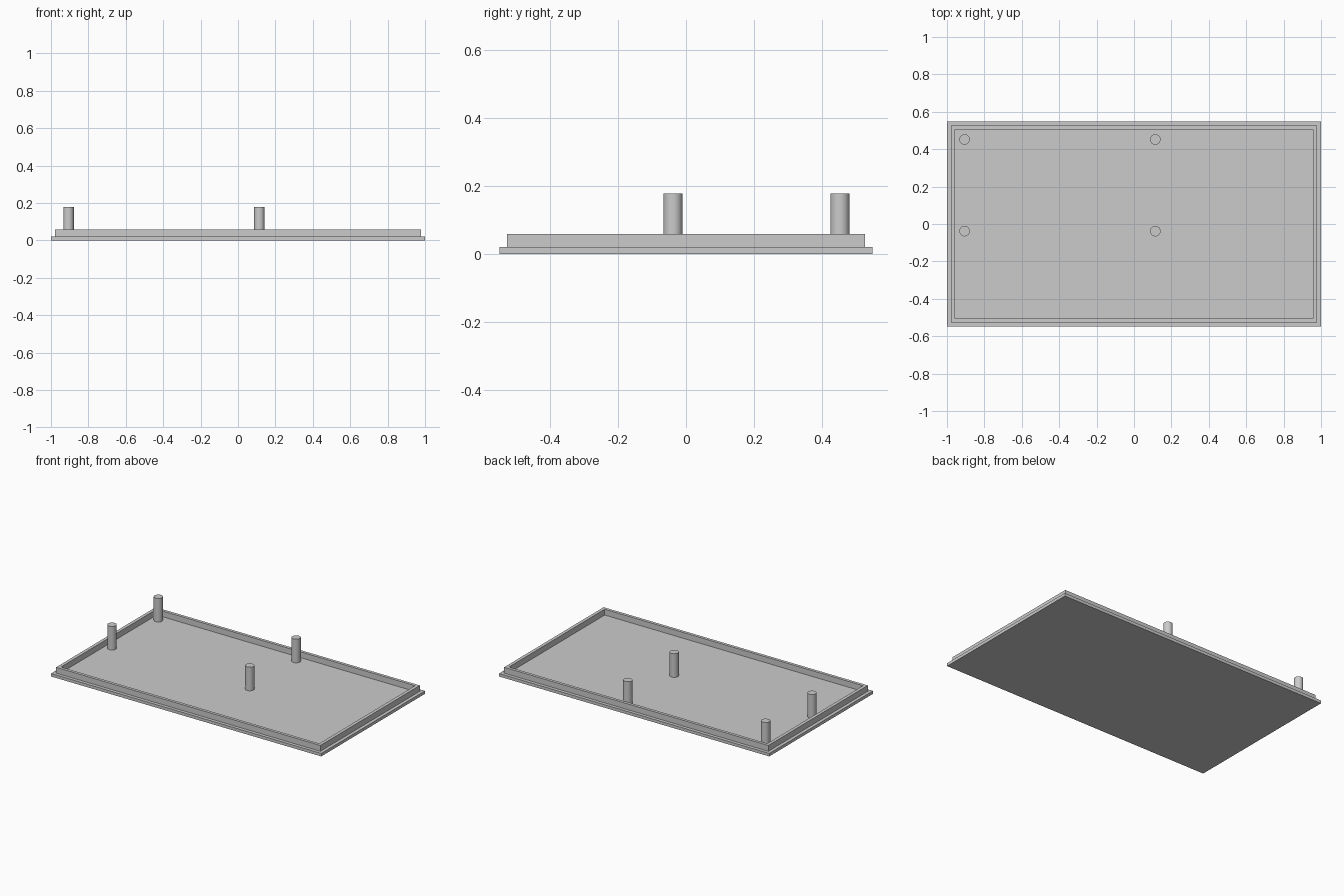
import bpy
import bmesh

cube = bpy.data.objects.get("Cube")
if cube:
    bpy.data.objects.remove(cube, do_unlink=True)

# One plain grey for the whole part
grey = bpy.data.materials.new("light_grey")
grey.use_nodes = True
colour = (0.6, 0.6, 0.6, 1)
grey.diffuse_color = colour
grey.node_tree.nodes["Principled BSDF"].inputs["Base Color"].default_value = colour

BASE_TOP, RIM_TOP, POST_TOP = 0.02, 0.059, 0.178


def add_object(name, bm):
    bmesh.ops.recalc_face_normals(bm, faces=bm.faces)
    mesh = bpy.data.meshes.new(name)
    bm.to_mesh(mesh)
    bm.free()
    mesh.materials.append(grey)
    obj = bpy.data.objects.new(name, mesh)
    bpy.context.collection.objects.link(obj)
    return obj


def rectangle(bm, hx, hy, z):
    return [bm.verts.new((sx * hx, sy * hy, z))
            for sx, sy in ((-1, -1), (1, -1), (1, 1), (-1, 1))]


# Lid: flat plate stepping in to a raised rim around a shallow floor
bm = bmesh.new()
steps = [(1.0, 0.548, 0), (1.0, 0.548, BASE_TOP),
         (0.978, 0.526, BASE_TOP), (0.978, 0.526, RIM_TOP),
         (0.956, 0.506, RIM_TOP), (0.956, 0.506, BASE_TOP)]
loops = [rectangle(bm, *step) for step in steps]
for low, high in zip(loops, loops[1:]):
    for i in range(4):
        j = (i + 1) % 4
        bm.faces.new((low[i], low[j], high[j], high[i]))
bm.faces.new(loops[0][::-1])
bm.faces.new(loops[-1])
add_object("rimmed_lid", bm)

# Four mounting posts standing on the floor
height = POST_TOP - BASE_TOP
for side, x in (("right", -0.906), ("left", 0.114)):
    for end, y in (("front", -0.038), ("back", 0.452)):
        bm = bmesh.new()
        bmesh.ops.create_cone(bm, cap_ends=True, segments=32,
                              radius1=0.028, radius2=0.028, depth=height)
        post = add_object(f"{end}_{side}_post", bm)
        post.location = (x, y, BASE_TOP + height / 2)
        for face in post.data.polygons:
            face.use_smooth = len(face.vertices) == 4
        for edge in post.data.edges:
            a, b = (post.data.vertices[v].co.z for v in edge.vertices)
            edge.use_edge_sharp = abs(a - b) < height / 2
